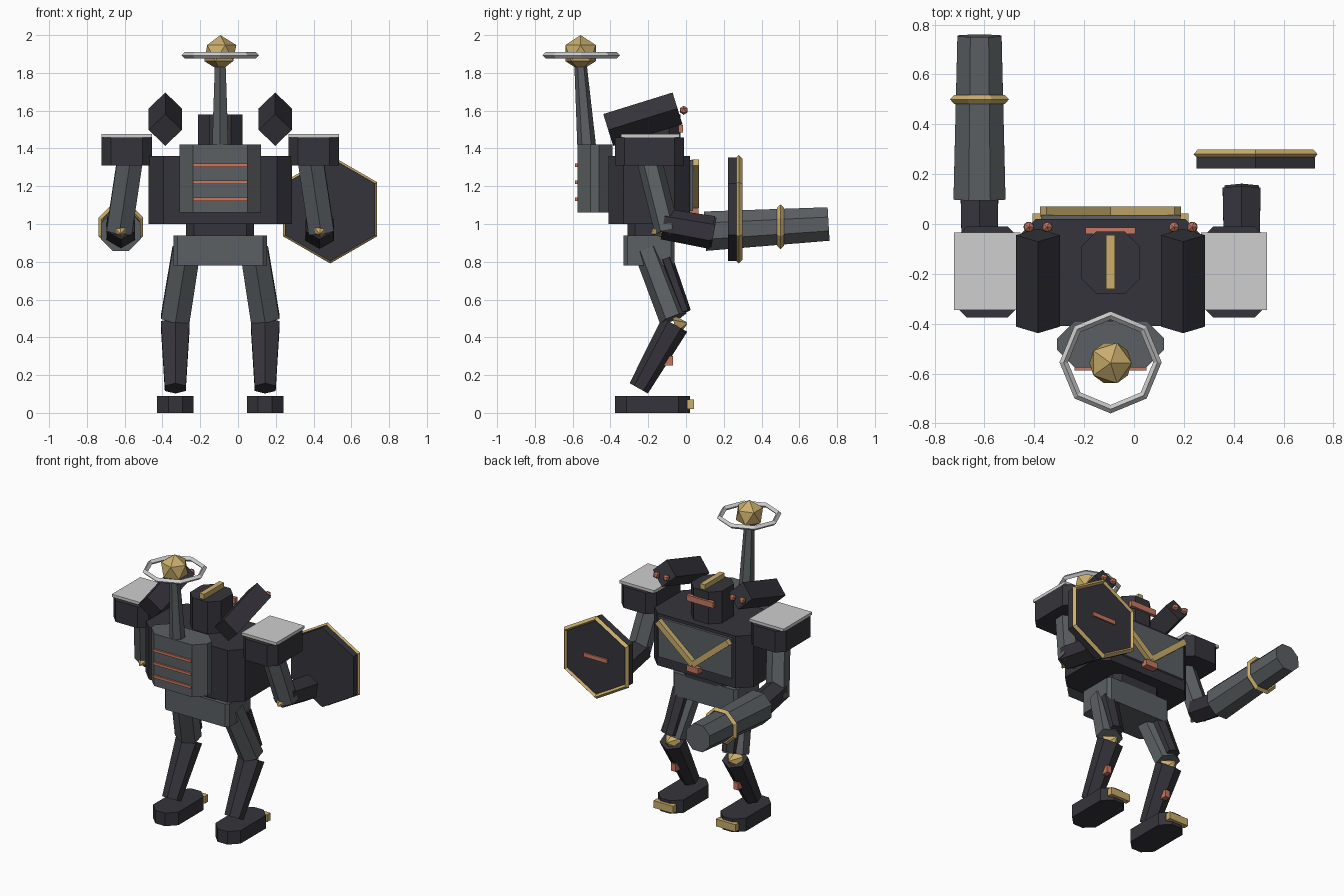
import bpy, bmesh, math
from mathutils import Vector

cube = bpy.data.objects.get("Cube")
if cube:
    bpy.data.objects.remove(cube, do_unlink=True)

CX = -0.094  # body centre line


def material(name, rgb):
    m = bpy.data.materials.new(name)
    m.use_nodes = True
    m.diffuse_color = (*rgb, 1)
    m.node_tree.nodes["Principled BSDF"].inputs["Base Color"].default_value = (*rgb, 1)
    return m


DARK = material("dark armour", (0.036, 0.034, 0.043))
GREY = material("steel grey", (0.105, 0.117, 0.123))
GOLD = material("gold trim", (0.59, 0.42, 0.15))
COPPER = material("copper light", (0.57, 0.19, 0.12))
PALE = material("pale plate", (0.62, 0.62, 0.62))


def loft(name, mat, rings):
    """Skin two matching rings of points and cap both ends."""
    bm = bmesh.new()
    a, b = [[bm.verts.new(p) for p in ring] for ring in rings]
    n = len(a)
    for i in range(n):
        j = (i + 1) % n
        bm.faces.new((a[i], a[j], b[j], b[i]))
    bm.faces.new(a[::-1])
    bm.faces.new(b)
    bmesh.ops.recalc_face_normals(bm, faces=bm.faces)
    me = bpy.data.meshes.new(name)
    bm.to_mesh(me)
    bm.free()
    me.materials.append(mat)
    ob = bpy.data.objects.new(name, me)
    bpy.context.collection.objects.link(ob)
    return ob


def block(name, mat, x, y, z, cut=0):
    """Upright block between (min, max) limits with chamfered corners."""
    (x0, x1), (y0, y1) = x, y
    c = cut
    plan = [(x0 + c, y0), (x1 - c, y0), (x1, y0 + c), (x1, y1 - c),
            (x1 - c, y1), (x0 + c, y1), (x0, y1 - c), (x0, y0 + c)]
    if not c:
        plan = plan[::2]
        plan = [(x0, y0), (x1, y0), (x1, y1), (x0, y1)]
    return loft(name, mat, [[(px, py, h) for px, py in plan] for h in z])


def tube(name, mat, a, b, r1, r2, sides=6, roll=90, flat=1):
    """Faceted limb from a to b; flat scales its depth."""
    a, b = Vector(a), Vector(b)
    d = (b - a).normalized()
    u = Vector((1, 0, 0))
    u = (u - d * u.dot(d)).normalized()
    v = d.cross(u) * flat
    angles = [math.radians(roll + 360 * i / sides) for i in range(sides)]
    return loft(name, mat, [[p + (u * math.cos(t) + v * math.sin(t)) * r for t in angles]
                            for p, r in ((a, r1), (b, r2))])


def hoop(name, mat, centre, major, minor, sides, rot=(0, 0, 0)):
    bpy.ops.mesh.primitive_torus_add(
        location=centre, rotation=[math.radians(t) for t in rot], major_radius=major,
        minor_radius=minor, major_segments=sides, minor_segments=4)
    ob = bpy.context.object
    ob.name = name
    ob.data.materials.append(mat)
    ob.data.shade_flat()


def ball(name, mat, centre, r):
    bpy.ops.mesh.primitive_ico_sphere_add(subdivisions=1, radius=r, location=centre)
    ob = bpy.context.object
    ob.name = name
    ob.data.materials.append(mat)


def mid(x, half):
    return (x - half, x + half)


# Trunk
block("hips", GREY, mid(CX, 0.247), (-0.33, -0.06), (0.78, 0.94), 0.02)
block("waist", DARK, mid(CX, 0.18), (-0.31, -0.06), (0.93, 1.01), 0.04)
block("torso", DARK, mid(CX, 0.38), (-0.41, 0.02), (1.0, 1.36), 0.08)
block("chest_panel", GREY, mid(CX, 0.28), (0.01, 0.036), (1.07, 1.34))
block("chest_lamp", COPPER, mid(CX, 0.045), (0.02, 0.065), (1.045, 1.085))

# Head
block("head", DARK, mid(CX, 0.117), (-0.28, -0.03), (1.35, 1.58), 0.06)
block("visor", COPPER, mid(CX, 0.1), (-0.04, -0.015), (1.485, 1.525))
block("crest", GOLD, mid(CX, 0.018), (-0.26, -0.045), (1.57, 1.615))

# Backpack, vents and mast
block("backpack", GREY, mid(CX, 0.215), (-0.575, -0.39), (1.06, 1.42), 0.07)
for z in (1.13, 1.22, 1.31):
    block("vent_bar", COPPER, mid(CX, 0.145), (-0.587, -0.57), mid(z, 0.009))
tube("mast", GREY, (CX, -0.525, 1.4), (CX, -0.558, 1.84), 0.05, 0.033)
ball("mast_orb", GOLD, (CX, -0.558, 1.905), 0.095)
hoop("mast_ring", PALE, (CX, -0.555, 1.893), 0.188, 0.017, 8)

for s, side in ((1, "left"), (-1, "right")):
    def X(dx):
        return CX + s * dx

    # Chest chevron
    tube(side + "_chevron", GOLD, (X(0.27), 0.05, 1.325), (X(0), 0.05, 1.1),
         0.028, 0.028, 4, 45)

    # Leg
    leg = X(0.238)
    block(side + "_foot", DARK, mid(leg, 0.097), (-0.375, 0.02), (0, 0.09), 0.06)
    block(side + "_toe", GOLD, mid(leg, 0.075), (0.005, 0.042), (0.02, 0.07))
    tube(side + "_shin", DARK, (leg, -0.25, 0.13), (leg, -0.06, 0.467), 0.064, 0.088,
         flat=0.87)
    tube(side + "_thigh", GREY, (X(0.18), -0.205, 0.86), (leg, -0.068, 0.5), 0.085, 0.088,
         flat=0.85)
    tube(side + "_thigh_guard", DARK, (X(0.205), -0.105, 0.815), (X(0.23), -0.003, 0.535),
         0.06, 0.05, flat=0.6)
    tube(side + "_knee", GOLD, (leg, -0.06, 0.46), (leg, 0.005, 0.475), 0.065, 0.005)
    block(side + "_shin_lamp", COPPER, mid(leg, 0.018), (-0.12, -0.068), (0.25, 0.3))

    # Shoulder
    sh = X(0.495)
    block(side + "_shoulder", DARK, mid(sh, 0.133), (-0.375, -0.01), (1.31, 1.457), 0.05)
    block(side + "_shoulder_plate", PALE, mid(sh, 0.133), (-0.345, -0.035), (1.457, 1.476))

    # Shoulder cannon with twin muzzles
    tube(side + "_cannon", DARK, (X(0.291), -0.412, 1.498), (X(0.291), -0.045, 1.612),
         0.088, 0.088, 4, 0)
    for dx in (0.254, 0.328):
        ball(side + "_muzzle", COPPER, (X(dx), -0.012, 1.602), 0.024)

    # Arm
    tube(side + "_upper_arm", GREY, (X(0.475), -0.2, 1.36), (X(0.535), -0.1, 0.96),
         0.078, 0.078, flat=0.85)
    tube(side + "_elbow", GOLD, (X(0.528), -0.1, 0.985), (X(0.528), -0.185, 0.95),
         0.078, 0.004)
    tube(side + "_forearm", DARK, (X(0.526), -0.12, 1.0), (X(0.526), 0.138, 0.955),
         0.082, 0.088)

# Club in the right hand
hand = CX - 0.526
tube("club", GREY, (hand, 0.1, 0.962), (hand, 0.755, 1.0), 0.113, 0.096, 8, 22.5)
hoop("club_band", GOLD, (hand, 0.5, 0.985), 0.11, 0.018, 8, (90, 22.5, 0))

# Shield on the left arm
sx, sz = 0.488, 1.078
tube("shield", DARK, (sx, 0.222, sz), (sx, 0.285, sz), 0.275, 0.275)
hoop("shield_rim", GOLD, (sx, 0.28, sz), 0.268, 0.019, 6, (90, 90, 0))
block("shield_bar", COPPER, mid(sx, 0.09), (0.28, 0.295), mid(sz, 0.014))
tube("shield_grip", DARK, (0.432, 0.12, 0.96), (0.432, 0.148, 0.955), 0.08, 0.08)
